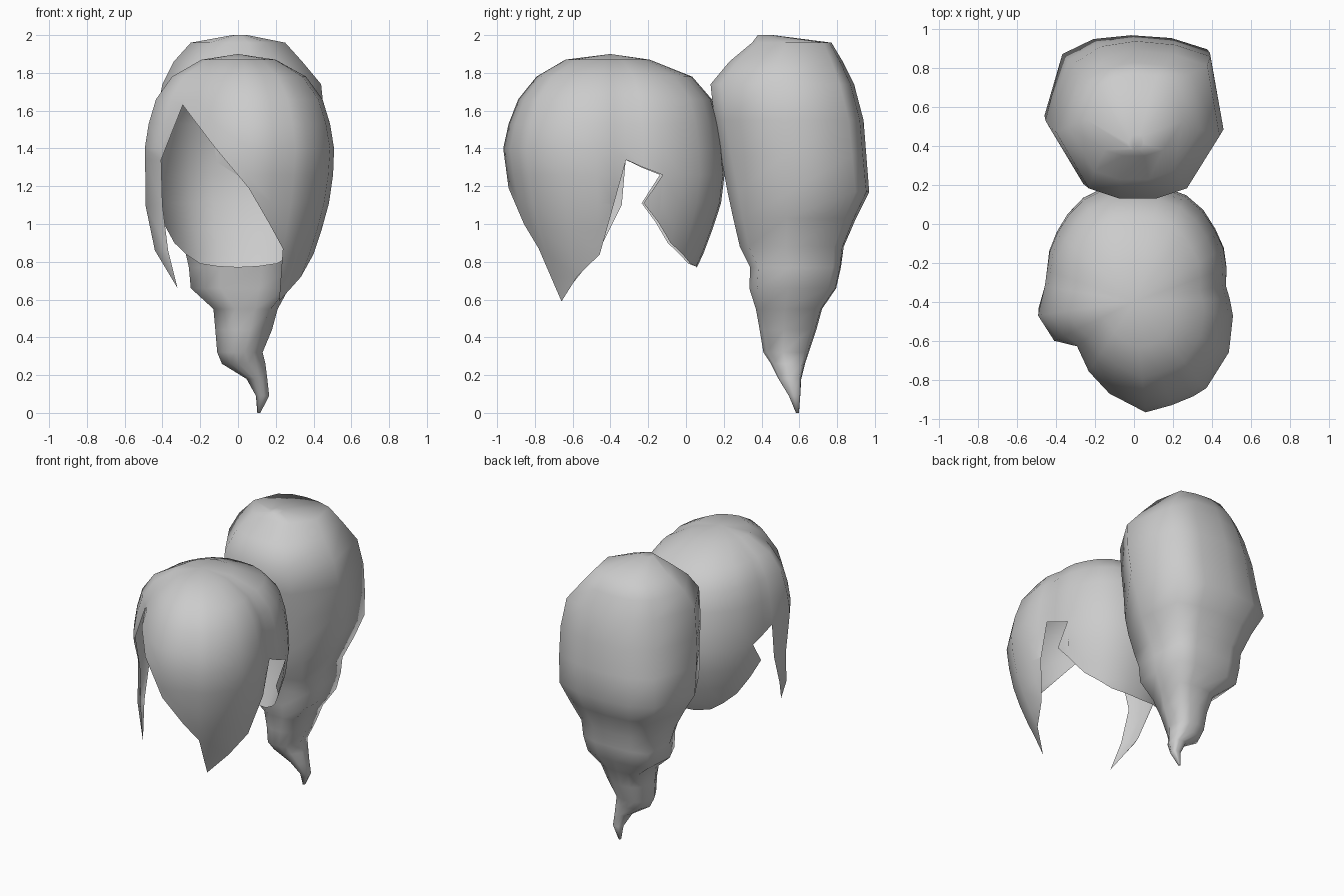
import bpy, bmesh, math

if "Cube" in bpy.data.objects:
    bpy.data.objects.remove(bpy.data.objects["Cube"], do_unlink=True)

mat = bpy.data.materials.new("hair_grey")
mat.use_nodes = True
GREY = (0.6, 0.6, 0.6, 1)
mat.diffuse_color = GREY
mat.node_tree.nodes["Principled BSDF"].inputs["Base Color"].default_value = GREY


def lerp(table, x, col=1):
    """Linear lookup in rows sorted by their first value."""
    if x <= table[0][0]:
        return table[0][col]
    for a, b in zip(table, table[1:]):
        if x <= b[0]:
            return a[col] + (b[col] - a[col]) * (x - a[0]) / (b[0] - a[0])
    return table[-1][col]


def finish(bm, name):
    mesh = bpy.data.meshes.new(name)
    bm.to_mesh(mesh)
    bm.free()
    mesh.materials.append(mat)
    for p in mesh.polygons:
        p.use_smooth = True
    obj = bpy.data.objects.new(name, mesh)
    bpy.context.collection.objects.link(obj)
    return obj


# Hair cap: outline radius by angle around the head axis
OUTLINE = [(-142, .42), (-105, .49), (-87, .572), (-69, .565), (-45, .585),
           (-15, .535), (9, .485), (31, .547), (41, .567), (59, .615),
           (72, .62), (90, .61), (108, .62), (119, .595), (137, .545),
           (149, .516), (167, .465), (184, .515), (206, .46), (218, .42)]
# Height, front scale, back scale
PROFILE = [(.59, .58, .60), (.77, .70, .75), (.86, .77, .82), (1.03, .88, .92),
           (1.19, .95, 1.0), (1.4, 1.0, .97), (1.53, .95, .94), (1.66, .86, .88),
           (1.78, .69, .71), (1.87, .42, .34), (1.9, 0, 0)]
LEVELS = [1.9, 1.87, 1.78, 1.66, 1.53, 1.4, 1.26, 1.11, .97, .84, .72, .59]


def cap_point(deg, z):
    a = math.radians(deg)
    w = (1 - math.sin(a)) / 2
    s = w * lerp(PROFILE, z, 1) + (1 - w) * lerp(PROFILE, z, 2)
    r = lerp(OUTLINE, deg) * s
    return (r * math.cos(a), -.4 + r * math.sin(a), z)


# Strips of (angle, lower edge height): swept fringe, back of head, right temple
fringe = [(-142, 1.63), (-123, 1.55), (-105, 1.41), (-84, 1.19), (-70, 1.0),
          (-58, .87), (-50, .59), (-28, .72), (-8, .84), (2, 1.10),
          (10, 1.34), (20, 1.30), (31, 1.26)]
back = [(31, 1.01), (42, .90), (53, .84), (64, .79), (77, .775), (90, .77),
        (103, .775), (116, .79), (127, .84), (138, .90), (149, 1.01)]
temple = [(149, 1.26), (160, 1.30), (170, 1.34), (188, 1.34),
          (206, 1.34), (218, 1.63)]

bm = bmesh.new()
cache = {}


def vert(deg, z):
    key = "apex" if z >= 1.9 else (-142 if deg == 218 else deg, round(z, 3))
    if key not in cache:
        cache[key] = bm.verts.new(cap_point(deg, z))
    return cache[key]


def face(verts):
    verts = list(dict.fromkeys(verts))
    if len(verts) > 2:
        bm.faces.new(verts)


for strip in (fringe, back, temple):
    for (a, za), (b, zb) in zip(strip, strip[1:]):
        for top, low in zip(LEVELS, LEVELS[1:] + [.5]):
            face([vert(a, max(top, za)), vert(a, max(low, za)),
                  vert(b, max(low, zb)), vert(b, max(top, zb))])
# Hanging strand below the right temple: rear, middle and front of each row
rows = [[vert(a, 1.34) for a in (170, 188, 206)]]
for row in ([(-.46, -.34, 1.1), (-.49, -.43, 1.1), (-.40, -.53, 1.1)],
            [(-.42, -.46, .86), (-.44, -.51, .86), (-.37, -.57, .86)]):
    rows.append([bm.verts.new(p) for p in row])
rows.append([bm.verts.new((-.32, -.62, .66))] * 3)
for up, dn in zip(rows, rows[1:]):
    for i in (0, 1):
        face([up[i], dn[i], dn[i + 1], up[i + 1]])
# Small points of hair in front of each ear
for deg, tip in ((31, 21), (149, 159)):
    pts = [vert(deg, 1.26), vert(tip, 1.11), vert(deg, 1.01), vert(deg, 1.11)]
    face(pts if tip < deg else pts[::-1])
finish(bm, "hair_cap")

# Ponytail: a section blended towards a boxier one where it gathers
ROUND = [(0, 1), (.45, .95), (.85, .8), (1, -.15), (.6, -.86), (.22, -1),
         (-.22, -1), (-.6, -.86), (-1, -.1), (-.72, .7), (-.4, .93)]
BOXY = [(0, 1), (.5, .98), (.93, .82), (1, -.1), (.97, -.82), (.4, -1),
        (-.4, -1), (-.72, -.8), (-1, -.1), (-.93, .82), (-.5, .98)]
# z, centre x, centre y, half width, half depth, boxiness
RINGS = [(2.0, .01, .42, .04, .04, 0), (1.96, 0, .56, .25, .21, 0),
         (1.86, 0, .53, .34, .30, 0), (1.74, .02, .51, .42, .38, 0),
         (1.55, .01, .545, .45, .395, 0), (1.36, 0, .57, .455, .385, .1),
         (1.17, -.015, .595, .445, .375, .35), (1.03, .005, .575, .375, .325, .5),
         (.88, .01, .56, .295, .275, .8), (.77, .015, .58, .275, .24, 1),
         (.66, .01, .565, .26, .23, 1), (.55, .04, .545, .17, .175, .5),
         (.44, .03, .54, .15, .15, 0), (.32, .01, .53, .12, .12, 0),
         (.26, .03, .54, .115, .09, 0), (.18, .10, .55, .055, .06, 0),
         (.09, .13, .575, .035, .03, 0), (0, .11, .59, .008, .008, 0)]
bm = bmesh.new()
loops = [[bm.verts.new((cx + rx * (p[0] + (q[0] - p[0]) * s),
                        cy + ry * (p[1] + (q[1] - p[1]) * s), z))
          for p, q in zip(ROUND, BOXY)]
         for z, cx, cy, rx, ry, s in RINGS]
n = len(ROUND)
for up, dn in zip(loops, loops[1:]):
    for i in range(n):
        j = (i + 1) % n
        bm.faces.new((up[i], up[j], dn[j], dn[i]))
bm.faces.new(loops[0])
bm.faces.new(loops[-1])
bmesh.ops.recalc_face_normals(bm, faces=bm.faces[:])
finish(bm, "ponytail")
